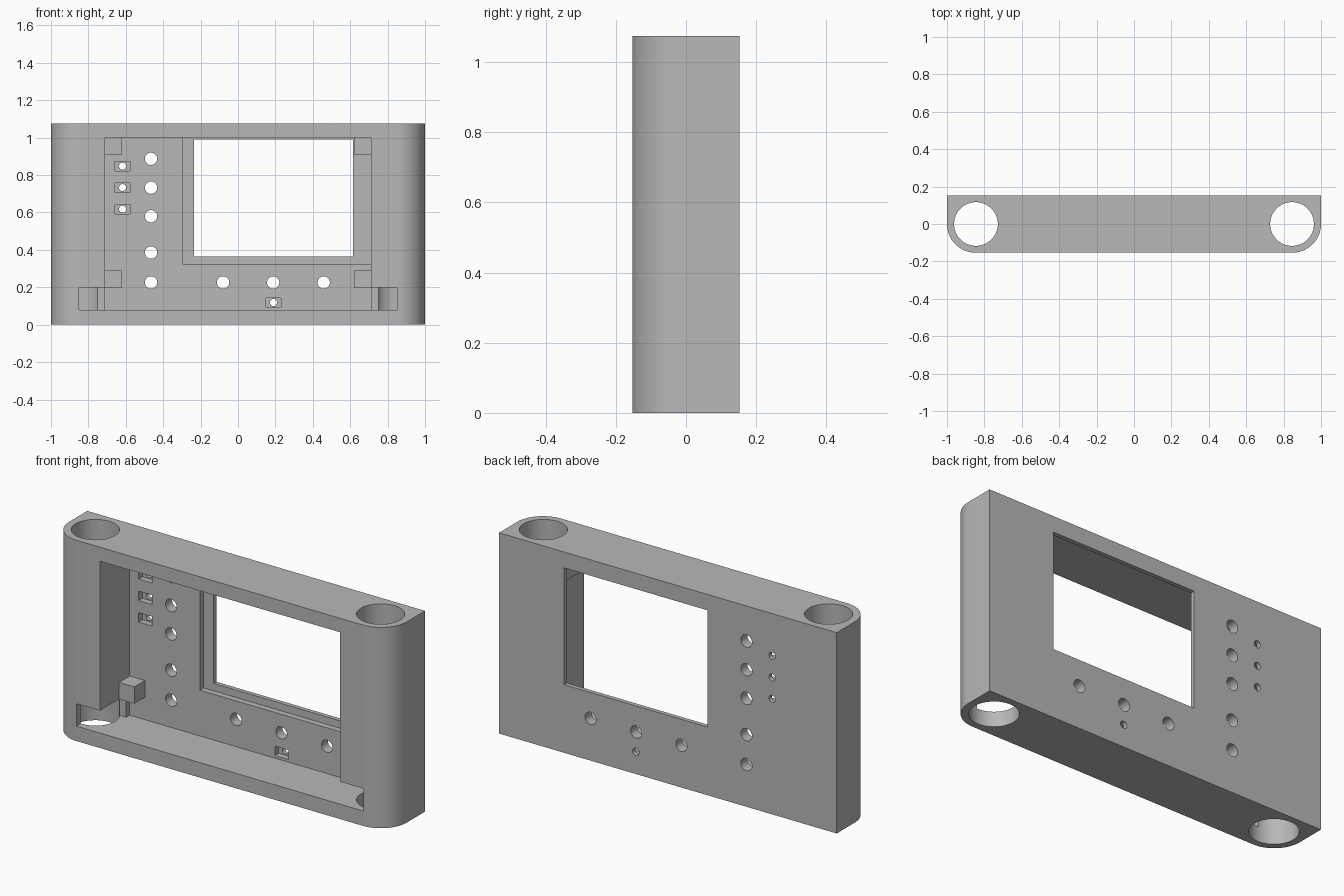
import bpy
import bmesh
import math
from mathutils import Matrix

cube = bpy.data.objects.get("Cube")
if cube:
    bpy.data.objects.remove(cube, do_unlink=True)

HALF, HEIGHT = 0.153, 1.075
FLOOR, LEDGE = 0.098, 0.13      # inner face of the back wall, depth of its recesses
FRONT, BACK = -0.25, 0.25       # beyond the body, for clean cuts

grey = bpy.data.materials.new("Plain grey")
grey.use_nodes = True
colour = (0.48, 0.48, 0.48, 1)
grey.diffuse_color = colour
grey.node_tree.nodes["Principled BSDF"].inputs["Base Color"].default_value = colour


def to_object(name, bm):
    bmesh.ops.recalc_face_normals(bm, faces=bm.faces)
    mesh = bpy.data.meshes.new(name)
    bm.to_mesh(mesh)
    bm.free()
    mesh.materials.append(grey)
    obj = bpy.data.objects.new(name, mesh)
    bpy.context.collection.objects.link(obj)
    return obj


def prism(name, points, vector):
    bm = bmesh.new()
    face = bm.faces.new([bm.verts.new(p) for p in points])
    new = bmesh.ops.extrude_face_region(bm, geom=[face])["geom"]
    verts = [g for g in new if isinstance(g, bmesh.types.BMVert)]
    bmesh.ops.translate(bm, verts=verts, vec=vector)
    return to_object(name, bm)


def slab(name, profile, y0, y1):
    """Front-facing outline extruded through the depth."""
    return prism(name, [(x, y0, z) for x, z in profile], (0, y1 - y0, 0))


def rect(x0, x1, z0, z1):
    return [(x0, z0), (x1, z0), (x1, z1), (x0, z1)]


def rod(name, radius, matrix, length, sides):
    bm = bmesh.new()
    bmesh.ops.create_cone(bm, cap_ends=True, segments=sides, radius1=radius,
                          radius2=radius, depth=length, matrix=matrix)
    return to_object(name, bm)


def cut(cutter):
    mod = body.modifiers.new("Cut", "BOOLEAN")
    mod.operation = "DIFFERENCE"
    mod.solver = "EXACT"
    mod.object = cutter
    bpy.context.view_layer.objects.active = body
    bpy.ops.object.modifier_apply(modifier=mod.name)
    bpy.data.objects.remove(cutter, do_unlink=True)


# Shell: square at the back, rounded along both front edges
outline = [(1, HALF), (-1, HALF)]
steps = 20
for centre, start in ((HALF - 1, math.pi), (1 - HALF, 1.5 * math.pi)):
    for i in range(steps + 1):
        a = start + i / steps * math.pi / 2
        outline.append((centre + HALF * math.cos(a), HALF * math.sin(a)))
body = prism("case_shell", [(x, y, 0) for x, y in outline], (0, 0, HEIGHT))

# Vertical tubes through both ends
for x in (-0.845, 0.845):
    cut(rod("tube", 0.117, Matrix.Translation((x, 0, HEIGHT / 2)), 2, 64))

# Open front pocket, then a deeper part that leaves four corner standoffs
cut(slab("pocket", rect(-0.71, 0.71, 0.08, 1.0), FRONT, 0.008))
half = [(0.71, 0.08), (0.71, 0.2), (0.62, 0.2), (0.62, 0.29),
        (0.71, 0.29), (0.71, 0.91), (0.62, 0.91), (0.62, 1.0)]
cut(slab("deep_pocket", half + [(-x, z) for x, z in reversed(half)], -0.05, FLOOR))

# Low side slots opening into the tubes
cut(slab("side_slots", rect(-0.85, 0.85, 0.08, 0.2), FRONT, 0.068))

# Display recess and window
cut(slab("display_recess", [(-0.295, 0.325), (0.71, 0.325), (0.71, 0.91),
                            (0.62, 0.91), (0.62, 1.0), (-0.295, 1.0)], 0.05, LEDGE))
cut(slab("window", rect(-0.235, 0.615, 0.365, 0.99), 0.05, BACK))


def bore(x, z, radius):
    turn = Matrix.Rotation(math.pi / 2, 4, "X")
    cut(rod("bore", radius, Matrix.Translation((x, 0.15, z)) @ turn, 0.2, 32))


# Button holes in a column and a row
for z in (0.887, 0.733, 0.58, 0.386, 0.226):
    bore(-0.465, z, 0.033)
for x in (-0.08, 0.188, 0.458):
    bore(x, 0.226, 0.033)

# Small lamp holes, each with a rectangular seat
for x, z in ((-0.617, 0.848), (-0.617, 0.733), (-0.617, 0.618), (0.19, 0.119)):
    cut(slab("lamp_seat", rect(x - 0.04, x + 0.04, z - 0.025, z + 0.025), 0.05, LEDGE))
    bore(x, z, 0.019)

# Smooth curves, crisp edges
bpy.ops.object.select_all(action="DESELECT")
body.select_set(True)
bpy.context.view_layer.objects.active = body
bpy.ops.object.shade_smooth_by_angle(angle=math.radians(30))
